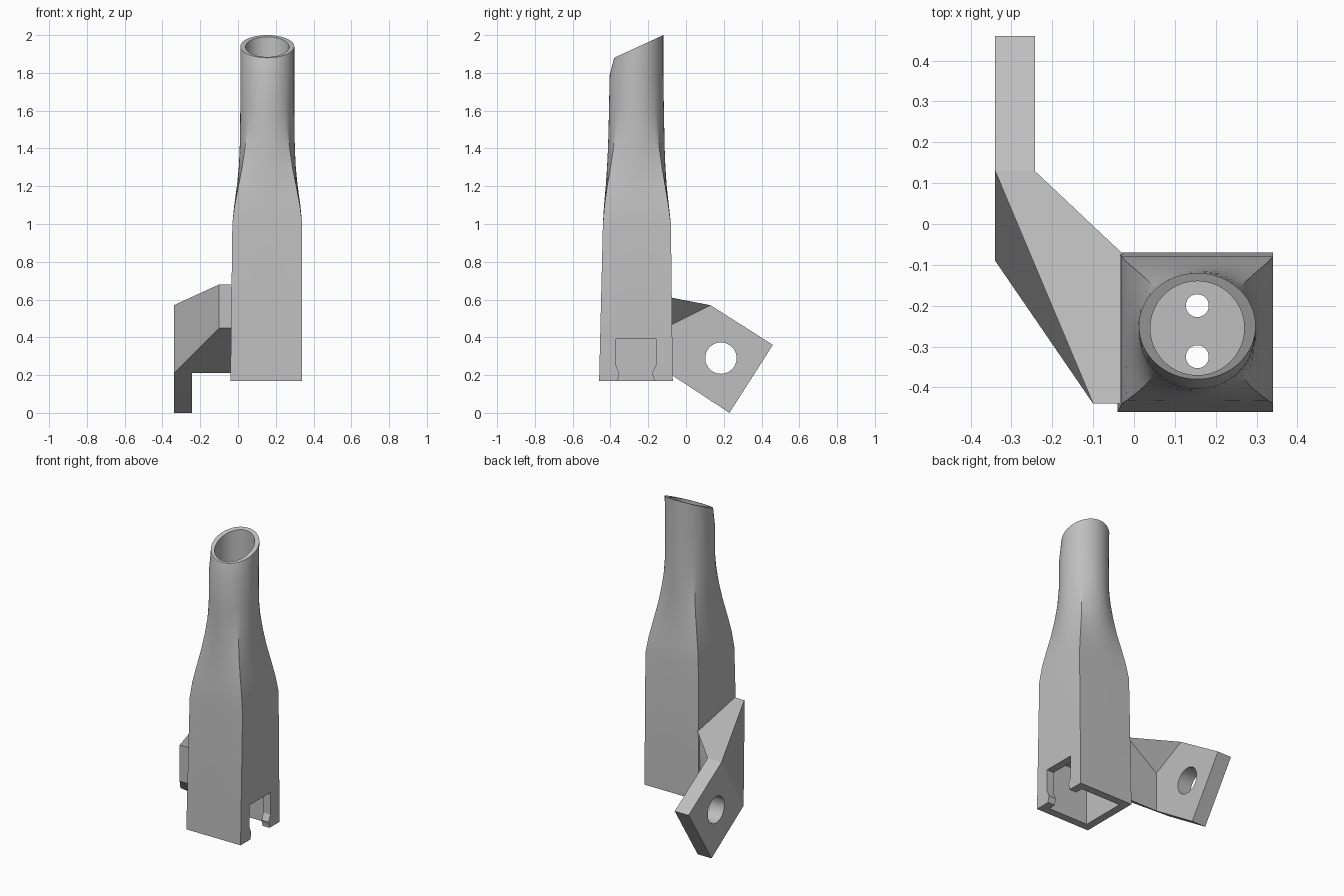
import bpy, bmesh, math

if "Cube" in bpy.data.objects:
    bpy.data.objects.remove(bpy.data.objects["Cube"], do_unlink=True)

grey = bpy.data.materials.new("plain_grey")
grey.use_nodes = True
colour = (0.52, 0.52, 0.52, 1)
grey.diffuse_color = colour
grey.node_tree.nodes["Principled BSDF"].inputs["Base Color"].default_value = colour


def make(name, verts, faces):
    bm = bmesh.new()
    vs = [bm.verts.new(v) for v in verts]
    for f in faces:
        bm.faces.new([vs[i] for i in f])
    bmesh.ops.recalc_face_normals(bm, faces=bm.faces)
    mesh = bpy.data.meshes.new(name)
    bm.to_mesh(mesh)
    bm.free()
    mesh.materials.append(grey)
    obj = bpy.data.objects.new(name, mesh)
    bpy.context.collection.objects.link(obj)
    return obj


def loft(name, rings):
    n = len(rings[0])
    verts = [v for r in rings for v in r]
    faces = [(k * n + i, k * n + (i + 1) % n, (k + 1) * n + (i + 1) % n, (k + 1) * n + i)
             for k in range(len(rings) - 1) for i in range(n)]
    last = len(verts) - n
    return make(name, verts, faces + [range(n), range(last, last + n)])


def prism(name, profile, x0, x1):
    """Extrude a (y, z) profile along x."""
    return loft(name, [[(x, y, z) for y, z in profile] for x in (x0, x1)])


def box(name, x0, x1, y0, y1, z0, z1):
    return prism(name, [(y0, z0), (y1, z0), (y1, z1), (y0, z1)], x0, x1)


def circle(u, v, r, n=48):
    return [(u + r * math.cos(math.tau * i / n), v + r * math.sin(math.tau * i / n))
            for i in range(n)]


def tube_cutter(x, y, r, z0, z1):
    return loft("bore_cutter", [[(a, b, z) for a, b in circle(x, y, r, 64)] for z in (z0, z1)])


def cut(target, cutter):
    mod = target.modifiers.new("cut", "BOOLEAN")
    mod.operation = "DIFFERENCE"
    mod.solver = "EXACT"
    mod.object = cutter
    cutter.hide_render = True
    activate(target)
    bpy.ops.object.modifier_apply(modifier=mod.name)
    bpy.data.objects.remove(cutter, do_unlink=True)


def activate(obj):
    bpy.ops.object.select_all(action="DESELECT")
    obj.select_set(True)
    bpy.context.view_layer.objects.active = obj


def section(z, x0, x1, y0, y1, roundness):
    """Ring blended between a rectangle and an ellipse."""
    ring = []
    for c, s in circle(0, 0, 1, 64):
        k = (1 - roundness) / max(abs(c), abs(s)) + roundness
        ring.append(((x0 + x1) / 2 + (x1 - x0) / 2 * k * c,
                     (y0 + y1) / 2 + (y1 - y0) / 2 * k * s, z))
    return ring


# Body: square socket flowing into a round pipe with a slanted mouth
rings = [section(*s) for s in (
    (0.17, -0.04, 0.34, -0.46, -0.07, 0),
    (1.0, -0.03, 0.34, -0.44, -0.08, 0),
    (1.1, -0.02, 0.33, -0.434, -0.091, 0.05),
    (1.2, -0.006, 0.316, -0.425, -0.102, 0.17),
    (1.3, 0.004, 0.306, -0.418, -0.109, 0.4),
    (1.4, 0.009, 0.301, -0.413, -0.113, 0.65),
    (1.5, 0.011, 0.299, -0.41, -0.115, 0.87),
    (1.6, 0.012, 0.298, -0.408, -0.117, 1),
    (1.79, 0.012, 0.298, -0.404, -0.12, 1))]
mouth = section(0, 0.012, 0.298, -0.38, -0.12, 1)
rings.append([(x, y, 1.88 + (y + 0.38) * 0.12 / 0.26) for x, y, _ in mouth])
body = loft("body", rings)

# Pipe bore, socket cavity, two floor holes
cut(body, tube_cutter(0.155, -0.255, 0.115, 0.6, 2.2))
cut(body, box("socket_cutter", 0.01, 0.29, -0.41, -0.12, 0.1, 0.5))
for y in (-0.2, -0.325):
    cut(body, tube_cutter(0.155, y, 0.028, 0.4, 0.7))

# Keyed notch in the side wall
notch = [(-0.36, 0.1), (-0.36, 0.18), (-0.353, 0.21), (-0.37, 0.25), (-0.37, 0.39),
         (-0.16, 0.39), (-0.16, 0.25), (-0.18, 0.21), (-0.17, 0.18), (-0.17, 0.1)]
cut(body, prism("notch_cutter", notch, 0.25, 0.4))
activate(body)
bpy.ops.object.shade_smooth_by_angle(angle=math.radians(25))

# Bracket: slanted arm ending in a tilted lug
points = {
    "lug_top_out": (-0.34, 0.13, 0.57), "lug_top_in": (-0.243, 0.13, 0.57),
    "lug_end_out": (-0.34, 0.46, 0.36), "lug_end_in": (-0.243, 0.46, 0.36),
    "lug_low_out": (-0.34, 0.23, 0), "lug_low_in": (-0.243, 0.23, 0),
    "lug_root_out": (-0.34, -0.09, 0.21), "lug_root_in": (-0.243, -0.09, 0.21),
    "crook": (-0.243, -0.09, 0.46),
    "front_top": (-0.1, -0.44, 0.68), "front_low": (-0.1, -0.44, 0.45),
    "wall_top": (-0.02, -0.44, 0.68), "wall_low": (-0.02, -0.44, 0.45),
    "back_top": (-0.02, -0.08, 0.61), "back_low": (-0.02, -0.09, 0.21)}
faces = [
    "lug_top_out lug_end_out lug_low_out lug_root_out",
    "lug_top_in lug_end_in lug_low_in lug_root_in crook",
    "lug_top_out lug_top_in lug_end_in lug_end_out",
    "lug_end_out lug_end_in lug_low_in lug_low_out",
    "lug_low_out lug_low_in lug_root_in lug_root_out",
    "lug_top_out lug_root_out front_low front_top",
    "front_top front_low wall_low wall_top",
    "lug_top_in lug_top_out front_top wall_top back_top",
    "lug_root_in lug_root_out front_low wall_low back_low",
    "lug_top_in crook back_top",
    "crook lug_root_in back_low back_top",
    "wall_top wall_low back_low back_top"]
names = list(points)
bracket = make("bracket", points.values(), [[names.index(n) for n in f.split()] for f in faces])
cut(bracket, prism("hole_cutter", circle(0.185, 0.29, 0.083), -0.5, -0.1))
activate(bracket)
bpy.ops.object.shade_smooth_by_angle(angle=math.radians(15))
